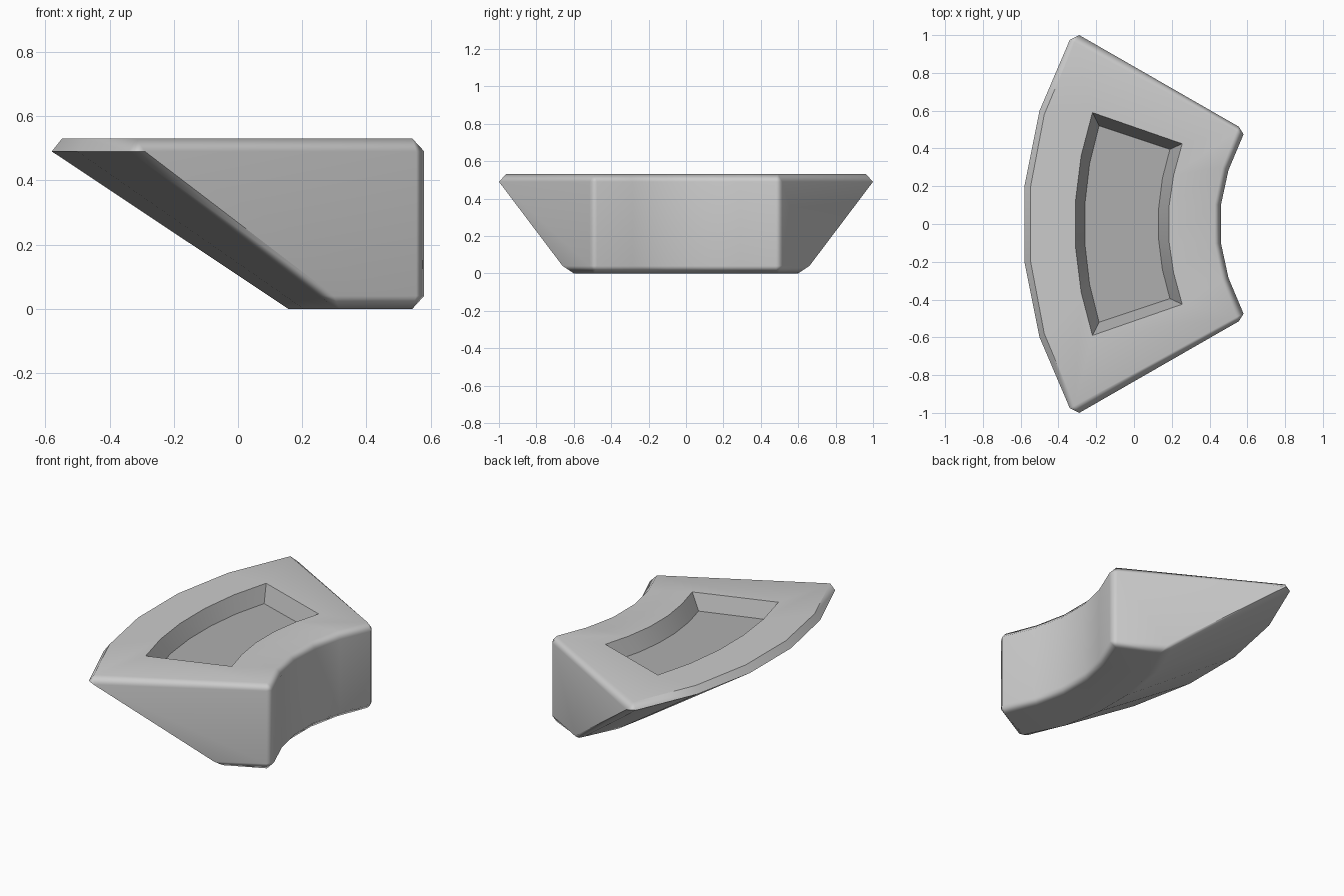
import bpy, bmesh, math

if "Cube" in bpy.data.objects:
    bpy.data.objects.remove(bpy.data.objects["Cube"])

def material(name, v):
    m = bpy.data.materials.new(name)
    m.diffuse_color = (v, v, v, 1)
    m.use_nodes = True
    m.node_tree.nodes["Principled BSDF"].inputs["Base Color"].default_value = m.diffuse_color
    return m

light = material("light grey", 0.6)
dark = material("recess grey", 0.43)

# Half outline (y > 0): outer arc, chamfered corner, inner corner, inner arc
outer = [(-.58, .20), (-.50, .60), (-.34, .975), (-.29, 1.0)]
inner = [(.555, .515), (.58, .475), (.50, .285), (.46, .10)]
angles = [6, 18, 30, 30]

def slide(pts, d):
    # move the outer arc toward the arc centre
    return [(x + d * math.cos(math.radians(a)), y - d * math.sin(math.radians(a)))
            for (x, y), a in zip(pts, angles)]

base = slide(outer, .74)
base[2] = base[3] = (.315, .60)
top_outer = [(-.548, .195), (-.475, .58), (-.315, .962), (-.315, .962)]
inset_inner = [(.543, .492), (.543, .492), (.468, .30), (.427, .105)]
base_inner = [(.543, .492), (.543, .492), (.468, .30), (.427, .105)]
rim = [(-.31, .12), (-.28, .36), (-.22, .59), (-.22, .59),
       (.255, .425), (.255, .425), (.21, .26), (.185, .09)]
floor = [(-.26, .105), (-.235, .32), (-.185, .52), (-.185, .52),
         (.19, .395), (.19, .395), (.15, .24), (.13, .08)]

rings = [(base + base_inner, 0),
         (slide(outer, .68) + inner, .04),
         (outer + inner, .49),
         (top_outer + inset_inner, .53),
         (rim, .53),
         (floor, .44)]

# Wedge-shaped arc block, lofted from bottom to recess floor
bm = bmesh.new()
loops = []
for half, z in rings:
    full = half + [(x, -y) for x, y in reversed(half)]
    loops.append([bm.verts.new((x, y, z)) for x, y in full])
for k, (a, b) in enumerate(zip(loops, loops[1:])):
    for i in range(len(a)):
        j = (i + 1) % len(a)
        f = bm.faces.new((a[i], a[j], b[j], b[i]))
        f.material_index = 1 if k == 4 else 0
bm.faces.new(loops[0])
bm.faces.new(loops[-1]).material_index = 1
bmesh.ops.remove_doubles(bm, verts=bm.verts, dist=.0005)
bmesh.ops.recalc_face_normals(bm, faces=bm.faces)

me = bpy.data.meshes.new("arc_block")
bm.to_mesh(me)
bm.free()
me.materials.append(light)
me.materials.append(dark)
ob = bpy.data.objects.new("arc_block", me)
bpy.context.collection.objects.link(ob)
bpy.context.view_layer.objects.active = ob
ob.select_set(True)
bpy.ops.object.shade_smooth_by_angle(angle=math.radians(50))
wn = ob.modifiers.new("even shading", 'WEIGHTED_NORMAL')
wn.keep_sharp = True
